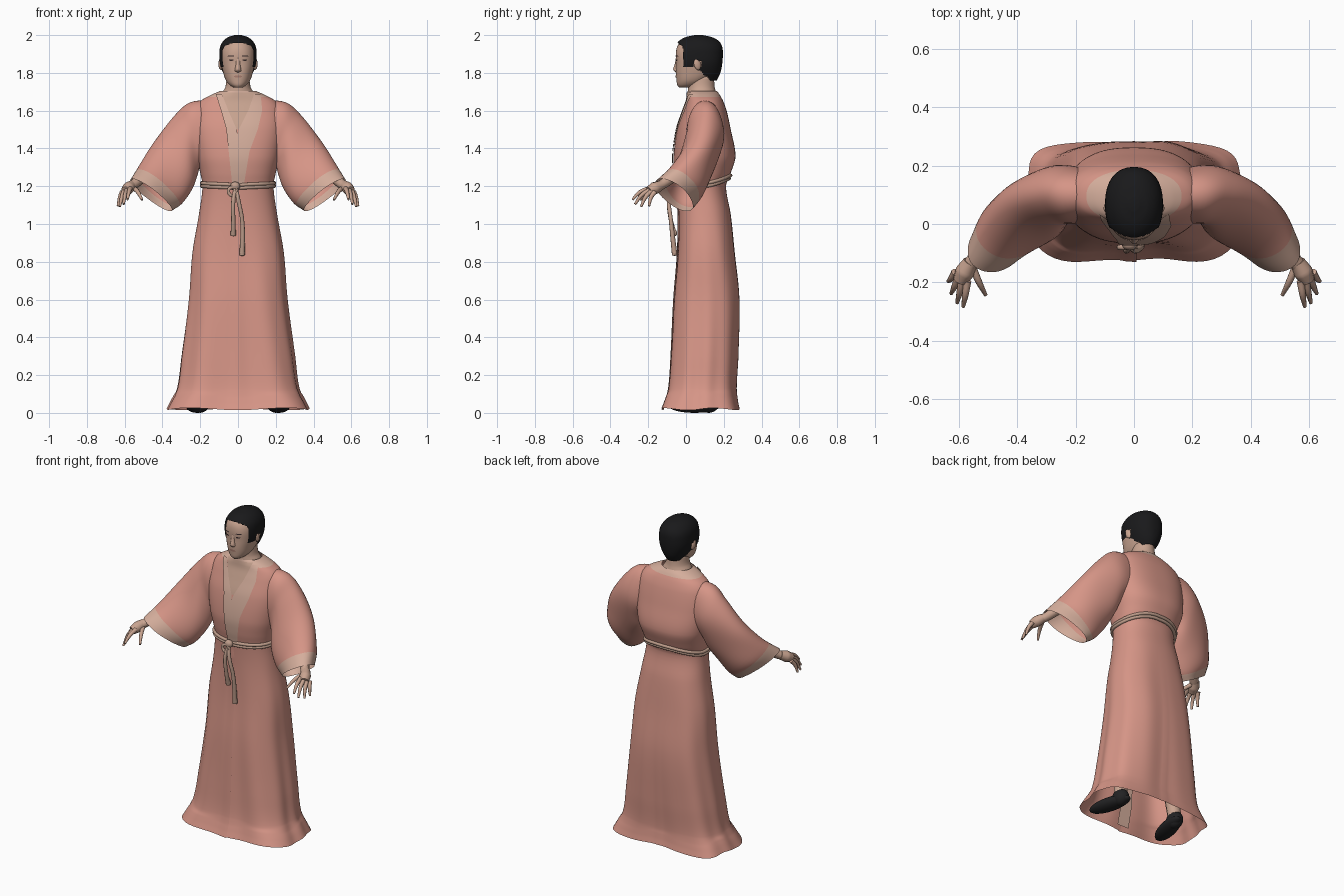
import bpy, bmesh, math
from mathutils import Vector

if "Cube" in bpy.data.objects:
    bpy.data.objects.remove(bpy.data.objects["Cube"])


def material(name, r, g, b):
    m = bpy.data.materials.new(name)
    m.diffuse_color = (r, g, b, 1)
    m.use_nodes = True
    bsdf = m.node_tree.nodes["Principled BSDF"]
    bsdf.inputs["Base Color"].default_value = (r, g, b, 1)
    bsdf.inputs["Roughness"].default_value = 0.8
    return m


ROBE = material("salmon cloth", .67, .30, .24)
TRIM = material("pale trim", .66, .42, .33)
SKIN = material("skin", .58, .37, .28)
CORD = material("tan cord", .52, .34, .26)
HAIR = material("black hair", .010, .010, .011)
SHOE = material("black shoe", .016, .016, .017)
LIPS = material("lips", .42, .22, .17)
DARK = material("dark eye", .04, .025, .025)


def surface(name, grid, mats, wrap=True, caps=False, rule=None):
    """Skin a grid of points; rule picks the material, or -1 for a gap."""
    bm = bmesh.new()
    rows = [[bm.verts.new(p) for p in row] for row in grid]
    n = len(rows[0])
    for i in range(len(rows) - 1):
        for j in range(n if wrap else n - 1):
            k = (j + 1) % n
            quad = [rows[i][j], rows[i][k], rows[i + 1][k], rows[i + 1][j]]
            mid = sum((v.co for v in quad), Vector()) / 4
            index = rule(mid, i) if rule else 0
            if index >= 0:
                bm.faces.new(quad).material_index = index
    if caps:
        bm.faces.new(rows[0][::-1])
        bm.faces.new(rows[-1])
    bmesh.ops.delete(bm, geom=[v for v in bm.verts if not v.link_faces], context='VERTS')
    bmesh.ops.recalc_face_normals(bm, faces=bm.faces)
    me = bpy.data.meshes.new(name)
    bm.to_mesh(me)
    bm.free()
    for m in mats:
        me.materials.append(m)
    me.shade_smooth()
    ob = bpy.data.objects.new(name, me)
    bpy.context.collection.objects.link(ob)
    return ob


def sample(rows, z):
    """Smoothly interpolate profile rows (z, half width, front, back, power)."""
    i = 0
    while i < len(rows) - 2 and z > rows[i + 1][0]:
        i += 1
    a, b = rows[i], rows[i + 1]
    p, q = rows[max(i - 1, 0)], rows[min(i + 2, len(rows) - 1)]
    d = b[0] - a[0]
    t = (z - a[0]) / d
    h = 3 * t * t - 2 * t ** 3
    return [a[k] * (1 - h) + b[k] * h
            + (t ** 3 - 2 * t * t + t) * d * (b[k] - p[k]) / (b[0] - p[0])
            + (t ** 3 - t * t) * d * (q[k] - a[k]) / (q[0] - a[0]) for k in range(1, 5)]


def ring_point(rows, ang, z, grow=0):
    hx, yf, yb, n = sample(rows, z)
    c, s = math.cos(ang), math.sin(ang)
    r = (abs(c) ** n + abs(s) ** n) ** (-1 / n)
    return Vector(((hx + grow) * c * r, (yf + yb) / 2 + ((yb - yf) / 2 + grow) * s * r, z))


def front_y(rows, x, z):
    hx, yf, yb, n = sample(rows, z)
    return (yf + yb) / 2 - (yb - yf) / 2 * (1 - min(abs(x / hx), .98) ** n) ** (1 / n)


def levels(rows, k):
    return [a[0] + (b[0] - a[0]) * i / k for a, b in zip(rows, rows[1:]) for i in range(k)] + [rows[-1][0]]


def loft(name, rows, mats, sides=32, k=4, caps=True, rule=None):
    grid = [[ring_point(rows, math.tau * j / sides, z) for j in range(sides)] for z in levels(rows, k)]
    return surface(name, grid, mats, True, caps, rule)


def plate(name, rows, edges, mat, off, k=8, cols=8):
    """Thin patch lying on the front of a lofted body, edges = (z, x0, x1)."""
    grid = []
    for n, ((z0, a0, b0), (z1, a1, b1)) in enumerate(zip(edges, edges[1:])):
        for i in range(1 if n else 0, k + 1):
            t = i / k
            z, a, b = z0 + (z1 - z0) * t, a0 + (a1 - a0) * t, b0 + (b1 - b0) * t
            xs = [a + (b - a) * j / cols for j in range(cols + 1)]
            grid.append([(x, front_y(rows, x, z) - off, z + off * .4) for x in xs])
    return surface(name, grid, [mat], wrap=False)


def tube(name, pts, radius, mat, taper=None, cyclic=False):
    cu = bpy.data.curves.new(name, 'CURVE')
    cu.dimensions = '3D'
    cu.bevel_depth, cu.bevel_resolution, cu.resolution_u = radius, 3, 6
    cu.use_fill_caps = True
    sp = cu.splines.new('BEZIER')
    sp.bezier_points.add(len(pts) - 1)
    sp.use_cyclic_u = cyclic
    for i, (bp, p) in enumerate(zip(sp.bezier_points, pts)):
        bp.co = p
        bp.handle_left_type = bp.handle_right_type = 'AUTO'
        bp.radius = taper[i] if taper else 1
    cu.materials.append(mat)
    ob = bpy.data.objects.new(name, cu)
    bpy.context.collection.objects.link(ob)


def ball(name, loc, scale, mat, rot=(0, 0, 0)):
    bpy.ops.mesh.primitive_uv_sphere_add(segments=20, ring_count=12, location=loc, rotation=rot)
    ob = bpy.context.object
    ob.name, ob.scale = name, scale
    ob.data.materials.append(mat)
    ob.data.shade_smooth()


# Robe body: one long shell, gathered at the waist, flaring into the hem
robe = [(.02, .372, -.125, .28, 4.5), (.06, .352, -.11, .272, 4.2), (.13, .318, -.09, .265, 3.6),
        (.3, .295, -.078, .275, 3.1), (.6, .258, -.064, .283, 2.8), (.85, .24, -.044, .258, 2.6),
        (1.05, .207, -.04, .237, 2.4), (1.2, .188, -.048, .212, 2.3), (1.27, .2, -.06, .237, 2.4),
        (1.36, .222, -.066, .262, 2.5), (1.5, .238, -.046, .237, 2.5), (1.6, .228, -.014, .215, 2.4),
        (1.65, .2, .002, .197, 2.3), (1.685, .14, .006, .178, 2.2), (1.705, .092, .008, .163, 2)]
SIDES = 96
grid = []
for z in levels(robe, 6):
    fold = max(0, min(1, (1.1 - z) / .8))
    row = []
    for j in range(SIDES + 1):
        a = -math.pi / 2 + math.tau * j / SIDES
        wave = math.sin(6 * a + 1.1) * .5 + math.sin(11 * a + 2 * z) * .35
        p = ring_point(robe, a, z, .011 * fold * wave * abs(math.cos(a / 2 + math.pi / 4)) ** .3)
        if z < .1:
            p.z += .006 * math.sin(5 * a)
        row.append(p)
    if z < 1.15:   # overlapping front flap
        row[-1] += Vector((.008, -.006, 0))
        row[-2].y -= .004
    grid.append(row)
surface("robe_body", grid, [ROBE, TRIM], wrap=False, rule=lambda c, i: int(c.z > 1.675))

# Neckline: bare chest, then the two crossing collar bands
plate("chest", robe, [(1.5, -.012, .012), (1.6, -.06, .065), (1.695, -.085, .085)], SKIN, .003)
plate("left_collar", robe, [(1.2, -.03, .03), (1.38, -.03, .06), (1.5, .005, .105),
                            (1.6, .055, .128), (1.685, .085, .12)], TRIM, .005)
plate("right_collar", robe, [(1.2, -.03, .03), (1.34, -.045, .027), (1.5, -.062, -.008),
                             (1.6, -.09, -.052), (1.685, -.118, -.085)], TRIM, .0075)
plate("inner_lapel", robe, [(.04, -.04, .04), (1.1, -.03, .03)], TRIM, -.02)

# Rope belt of two strands, with a knot, loops and hanging tails
for name, dz in (("upper_cord", .007), ("lower_cord", -.009)):
    pts = []
    for j in range(24):
        a = math.tau * j / 24
        z = 1.2 + dz + .05 * max(0, math.sin(a)) ** 2 + .009 * abs(math.cos(a))
        pts.append(ring_point(robe, a, z, .004))
    tube(name, pts, .0095, CORD, cyclic=True)
ball("belt_knot", (-.015, -.07, 1.2), (.026, .02, .024), CORD)
for name, x, end in (("short_tail", -.025, .94), ("long_tail", .022, .835)):
    tube(name, [(-.012, -.075, 1.2), (x * .6 - .01, -.09, 1.12), (x, -.08, 1.02), (x, -.06, end)],
         .011, CORD, [.9, 1, 1, 1.3])
    ball(name + "_tip", (x, -.061, end + .012), (.015, .014, .017), CORD)
tube("belt_loop", [(-.01, -.08, 1.2), (-.05, -.08, 1.18), (-.03, -.08, 1.15), (-.005, -.085, 1.18)], .009, CORD)

# Head, neck, nose
head = [(1.722, .022, -.036, .03, 2), (1.735, .044, -.046, .07, 2.1), (1.76, .064, -.05, .11, 2.2),
        (1.8, .078, -.053, .15, 2.3), (1.85, .088, -.052, .165, 2.4), (1.9, .09, -.054, .18, 2.4),
        (1.94, .083, -.046, .175, 2.2), (1.97, .065, -.022, .15, 2), (1.985, .04, .01, .12, 2)]
loft("head", head, [SKIN], 48)
loft("neck", [(1.6, .1, .02, .18, 2), (1.66, .1, .012, .172, 2), (1.695, .084, .01, .16, 2),
              (1.725, .067, .01, .152, 2), (1.78, .06, .012, .148, 2)], [SKIN])
loft("nose", [(1.803, .012, -.054, -.02, 2), (1.811, .019, -.064, -.02, 2), (1.82, .017, -.068, -.02, 2),
              (1.845, .014, -.06, -.02, 2), (1.88, .016, -.0535, -.02, 2)], [SKIN], 24)

# Hair: a cap cut open around the face and ears
hair = [(1.76, .06, -.06, .163, 2.1), (1.8, .08, -.062, .182, 2.2), (1.85, .096, -.06, .192, 2.3),
        (1.9, .099, -.062, .195, 2.3), (1.94, .094, -.056, .191, 2.2), (1.97, .077, -.036, .172, 2),
        (1.99, .05, .0, .135, 2), (2.0, .018, .045, .09, 2)]


def hair_rule(c, i):
    if c.z > 1.93 + .03 * (1 - (c.x / .09) ** 2):
        return 0
    if c.z > 1.83:
        ear = math.hypot(c.y - .063, c.z - 1.845) < .022
        return -1 if ear or c.y < -.016 else 0
    return 0 if c.y > .085 + (1.8 - c.z) * 1.2 else -1


cap = loft("hair", hair, [HAIR], 96, 8, False, hair_rule)
top = bmesh.new()
top.from_mesh(cap.data)
bmesh.ops.holes_fill(top, edges=[e for e in top.edges if e.is_boundary and min(v.co.z for v in e.verts) > 1.995])
top.to_mesh(cap.data)
top.free()

# Painted face and ears
plate("mouth", head, [(1.774, -.012, .012), (1.78, -.023, .023), (1.786, -.012, .012)], LIPS, .003, 3)
for side, s in (("left", 1), ("right", -1)):
    plate(side + "_eye", head, [(1.863, s * .028, s * .042), (1.867, s * .022, s * .05),
                                (1.871, s * .028, s * .044)], DARK, .003, 3)
    plate(side + "_brow", head, [(1.886, s * .02, s * .056), (1.892, s * .024, s * .052)], DARK, .003, 3)
    ball(side + "_ear", (s * .092, .06, 1.845), (.011, .019, .03), SKIN, (.25, 0, s * .3))

# Wide sleeves: (top, bottom, half width) of each section from shoulder to cuff
sections = [((.12, .1, 1.655), (.14, .1, 1.38), (0, .085, 0)),
            ((.25, .1, 1.645), (.195, .1, 1.33), (.015, .1, 0)),
            ((.335, .09, 1.572), (.22, .09, 1.26), (.035, .095, 0)),
            ((.43, .045, 1.44), (.255, .055, 1.18), (.06, .09, 0)),
            ((.505, -.04, 1.32), (.31, .03, 1.105), (.065, .085, 0)),
            ((.56, -.13, 1.24), (.358, .005, 1.068), (.045, .075, 0))]
# Fingers: knuckle, tip
fingers = {"index": ((.57, -.195, 1.188), (.585, -.283, 1.13)), "middle": ((.588, -.19, 1.182), (.606, -.27, 1.105)),
           "ring": ((.602, -.18, 1.176), (.626, -.238, 1.092)), "little": ((.613, -.165, 1.17), (.636, -.196, 1.095)),
           "thumb": ((.552, -.15, 1.19), (.508, -.243, 1.128))}
STEP = 6
for side, s in (("left", 1), ("right", -1)):
    def flip(p):
        return Vector((p[0] * s, p[1], p[2]))

    table = [(n,) + tuple(v for part in sec for v in part) for n, sec in enumerate(sections)]
    grid = []
    for i in range(STEP * (len(sections) - 1) + 1):
        u = i / STEP
        vals = [sample([(r[0],) + r[c:c + 3] + (0,) for r in table], u)[:3] for c in (1, 4, 7)]
        hi, lo, w = (Vector(v) for v in vals)
        row = []
        for j in range(40):
            a = math.tau * j / 40
            crease = 1 + .035 * math.sin(3 * a + 2.2 * u)
            row.append(flip((hi + lo) / 2 + (hi - lo) / 2 * math.cos(a) + w * math.sin(a) * crease))
        grid.append(row)
    last = len(grid) - 5
    surface(side + "_sleeve", grid, [ROBE, TRIM], rule=lambda c, i: int(i >= last))
    tube(side + "_forearm", [flip(p) for p in ((.4, .04, 1.36), (.49, -.05, 1.27), (.55, -.125, 1.21), (.575, -.155, 1.195))],
         .03, SKIN, [1.3, 1.1, .85, .85])
    tube(side + "_palm", [flip(p) for p in ((.56, -.13, 1.207), (.58, -.165, 1.19), (.595, -.195, 1.175))],
         .03, SKIN, [.85, 1.1, .85])
    for name, (a, b) in fingers.items():
        a, b = flip(a), flip(b)
        mid = (a + b) / 2 + Vector((0, -.004, .01))
        tube(f"{side}_{name}_finger", [a, mid, b], .0105, SKIN, [1.25, 1.05, .6])

    # Legs and shoes under the hem
    tube(side + "_leg", [(s * .12, .1, .8), (s * .17, .1, .4), (s * .2, .12, .06)], .055, SKIN, [1.2, 1, .7])
    ball(side + "_shoe", (s * .215, .045, .035), (.052, .14, .035), SHOE, (0, 0, s * .25))
    ball(side + "_heel", (s * .2, .12, .05), (.045, .055, .05), SHOE)
